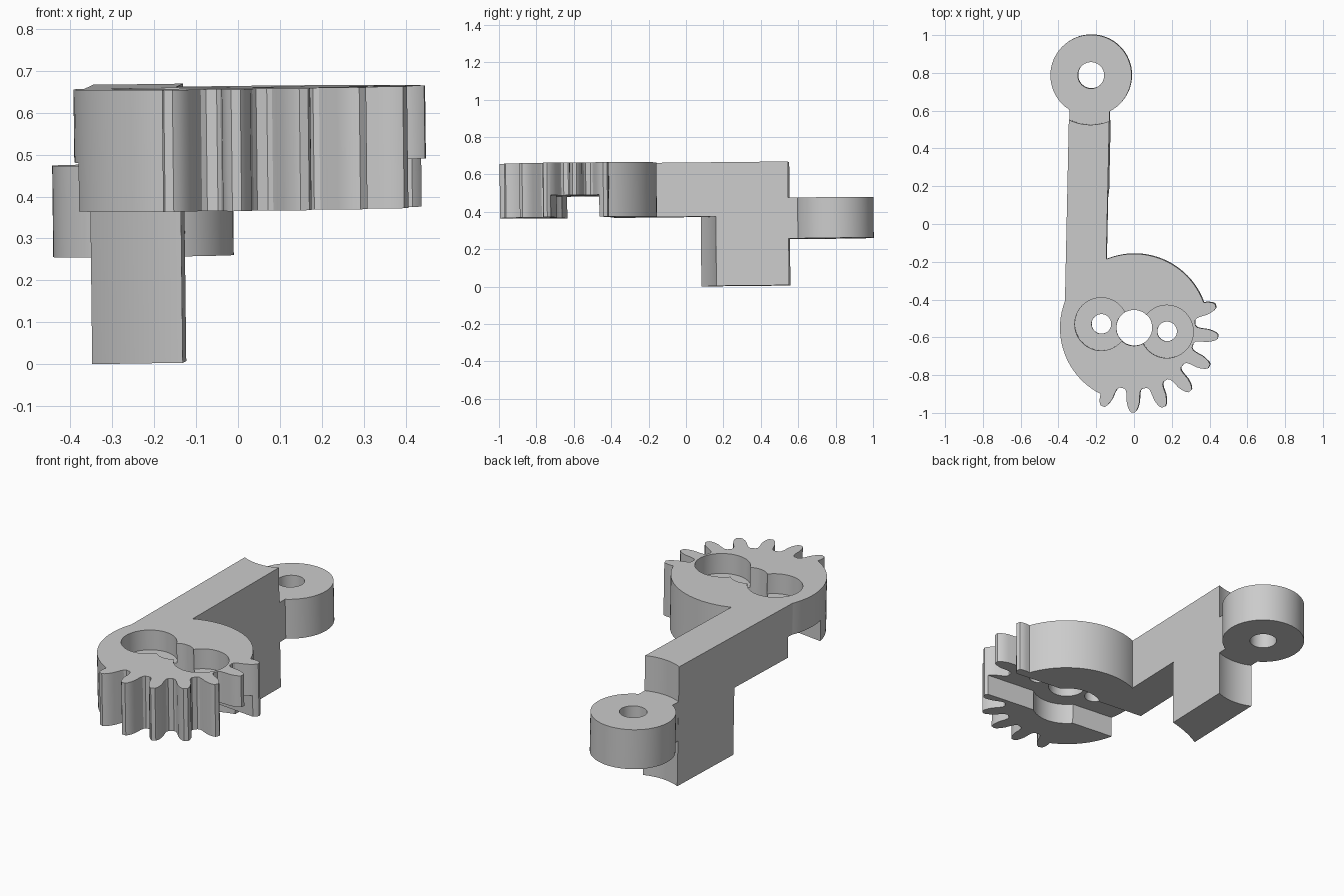
import bpy, bmesh
from math import sin, cos, pi, radians, asin
from mathutils import Vector, Matrix

if "Cube" in bpy.data.objects:
    bpy.data.objects.remove(bpy.data.objects["Cube"])

GEAR = Vector((0, -0.55))
EYE = Vector((-0.23, 0.785))
TOP, BASE, SLOT = 0.661, 0.371, 0.487
EYE_LOW, EYE_HIGH = 0.249, 0.467
HORN_TILT = radians(-6.5)

grey = bpy.data.materials.new("light grey plastic")
grey.use_nodes = True
colour = (0.6, 0.6, 0.6, 1)
grey.diffuse_color = colour
grey.node_tree.nodes["Principled BSDF"].inputs["Base Color"].default_value = colour


def prism(name, outline, low, high):
    """Extrude a counter-clockwise plan outline between two heights."""
    bm = bmesh.new()
    face = bm.faces.new([bm.verts.new((p[0], p[1], low)) for p in outline])
    top = bmesh.ops.extrude_face_region(bm, geom=[face])["geom"]
    bmesh.ops.translate(bm, vec=(0, 0, high - low),
                        verts=[v for v in top if isinstance(v, bmesh.types.BMVert)])
    bmesh.ops.recalc_face_normals(bm, faces=bm.faces)
    mesh = bpy.data.meshes.new(name)
    bm.to_mesh(mesh)
    bm.free()
    mesh.materials.append(grey)
    obj = bpy.data.objects.new(name, mesh)
    bpy.context.collection.objects.link(obj)
    return obj


def polar(centre, radius, angle):
    return centre + radius * Vector((cos(angle), sin(angle)))


def cylinder(name, centre, radius, low, high, sides=64):
    ring = [polar(centre, radius, 2 * pi * i / sides) for i in range(sides)]
    return prism(name, ring, low, high)


def combine(target, tool, operation):
    """Apply a boolean and discard the tool."""
    mod = target.modifiers.new("boolean", "BOOLEAN")
    mod.operation, mod.solver, mod.object = operation, "EXACT", tool
    graph = bpy.context.evaluated_depsgraph_get()
    graph.update()
    mesh = bpy.data.meshes.new_from_object(target.evaluated_get(graph))
    target.modifiers.clear()
    target.data = mesh
    bpy.data.objects.remove(tool)


def strip(y0, y1, inset=0.0):
    """Plan of the slightly leaning arm between two y positions."""
    def edge(x, y):
        return (x + 0.0215 * (y - 0.55), y)
    left, right = -0.345 + inset, -0.131 - inset
    return [edge(left, y0), edge(right, y0), edge(right, y1), edge(left, y1)]


def gear_outline():
    """Plain rim on one side, seven rounded teeth on the other."""
    step, first, count = 2 * pi / 17, radians(-111.9), 7
    flank = [(0.325, 0.047), (0.335, 0.038), (0.355, 0.035), (0.392, 0.034),
             (0.415, 0.029), (0.435, 0.021), (0.447, 0.011)]
    points = []
    for i in range(count):
        mid = first + i * step
        rising = [p for p in flank if i > 0 or p[0] > 0.39]
        falling = [p for p in reversed(flank) if i < count - 1 or p[0] > 0.39]
        points += [polar(GEAR, r, mid - asin(w / r)) for r, w in rising]
        points += [polar(GEAR, r, mid + asin(w / r)) for r, w in falling]
    half = asin(0.034 / 0.392)
    start = first + (count - 1) * step + half
    end = first - half + 2 * pi
    n = 56
    points += [polar(GEAR, 0.392, start + (end - start) * i / n) for i in range(1, n)]
    return points


# Arm and leg: one tall block hollowed by the two clearance arcs
arm = prism("gear_arm", strip(-0.42, 0.62), 0, TOP)
combine(arm, cylinder("gear_clearance", GEAR, 0.72, -0.1, BASE, 128), "DIFFERENCE")
combine(arm, cylinder("eye_clearance", EYE, 0.26, -0.1, 0.9, 96), "DIFFERENCE")

# Neck, eye and gear sector
combine(arm, prism("neck", strip(0.45, 0.7, 0.001), EYE_LOW, EYE_HIGH), "UNION")
combine(arm, cylinder("eye", EYE, 0.215, EYE_LOW, EYE_HIGH), "UNION")
combine(arm, prism("gear_sector", gear_outline(), BASE, TOP), "UNION")

# Horn slot with a wider hub on the underside
turn = Matrix.Rotation(HORN_TILT, 2)
slot = [GEAR + turn @ Vector((sx * 0.6, sy * 0.13))
        for sx, sy in ((-1, -1), (1, -1), (1, 1), (-1, 1))]
combine(arm, prism("horn_slot", slot, 0.2, SLOT), "DIFFERENCE")
combine(arm, cylinder("hub_recess", GEAR, 0.18, 0.2, SLOT), "DIFFERENCE")

# Screw recesses and through holes
for side in (-1, 1):
    spot = GEAR + turn @ Vector((side * 0.175, 0))
    combine(arm, cylinder("screw_recess", spot, 0.14, TOP - 0.11, 0.9), "DIFFERENCE")
    combine(arm, cylinder("screw_hole", spot, 0.052, 0.2, 0.9, 40), "DIFFERENCE")
combine(arm, cylinder("hub_hole", GEAR, 0.095, 0.2, 0.9, 48), "DIFFERENCE")
combine(arm, cylinder("eye_hole", EYE, 0.07, 0, 0.9, 40), "DIFFERENCE")

# Slight lean of the whole piece
for v in arm.data.vertices:
    x, y, z = v.co
    v.co = (x + 0.012 * (TOP - z), y + 0.01 * (TOP - z), z + 0.012 * x + 0.01 * y + 0.004)

bpy.ops.object.select_all(action="DESELECT")
arm.select_set(True)
bpy.context.view_layer.objects.active = arm
bpy.ops.object.shade_smooth_by_angle(angle=radians(30))
